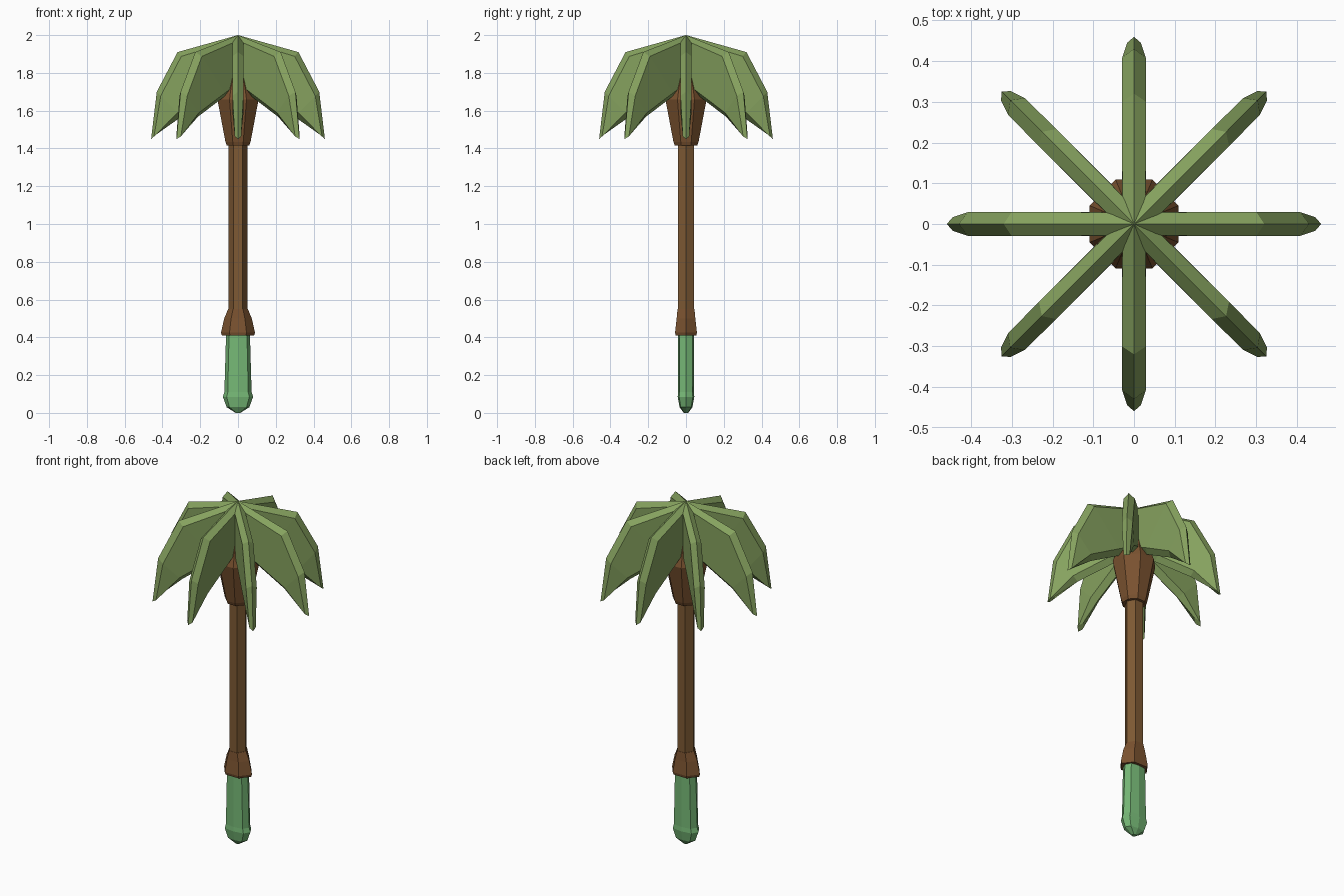
import bpy, bmesh, math
from mathutils import Vector

if "Cube" in bpy.data.objects:
    bpy.data.objects.remove(bpy.data.objects["Cube"])


def material(name, rgb):
    m = bpy.data.materials.new(name)
    m.diffuse_color = (*rgb, 1)
    m.use_nodes = True
    m.node_tree.nodes["Principled BSDF"].inputs["Base Color"].default_value = m.diffuse_color
    return m


LEAF = material("leaf green", (0.238, 0.361, 0.114))
WOOD = material("trunk brown", (0.209, 0.102, 0.034))
HUSK = material("husk brown", (0.195, 0.085, 0.029))
GRIP = material("grip green", (0.181, 0.479, 0.181))


def loft(name, rings, mat):
    """Skin a list of equal-length closed rings and cap both ends."""
    bm = bmesh.new()
    vs = [[bm.verts.new(p) for p in ring] for ring in rings]
    n = len(vs[0])
    for a, b in zip(vs, vs[1:]):
        for i in range(n):
            j = (i + 1) % n
            bm.faces.new((a[i], a[j], b[j], b[i]))
    bm.faces.new(vs[0][::-1])
    bm.faces.new(vs[-1])
    bmesh.ops.remove_doubles(bm, verts=bm.verts, dist=1e-4)
    bmesh.ops.recalc_face_normals(bm, faces=bm.faces)
    me = bpy.data.meshes.new(name)
    bm.to_mesh(me)
    bm.free()
    me.materials.append(mat)
    ob = bpy.data.objects.new(name, me)
    bpy.context.collection.objects.link(ob)
    return ob


def polygon(sides, turn=0.0):
    return [(math.cos(math.tau * i / sides + turn), math.sin(math.tau * i / sides + turn))
            for i in range(sides)]


def stack(name, section, levels, mat):
    """Loft a unit section through (z, x scale, y scale) levels."""
    return loft(name, [[(x * sx, y * sy, z) for x, y in section] for z, sx, sy in levels], mat)


# Grip with a flattened eight-sided section and a swollen pommel
flat = [(1, 0), (0.75, 0.82), (0, 1), (-0.75, 0.82), (-1, 0), (-0.75, -0.82), (0, -1), (0.75, -0.82)]
stack("grip", flat, [(0.0, 0.012, 0.012), (0.03, 0.06, 0.034), (0.085, 0.08, 0.044),
                     (0.11, 0.072, 0.042), (0.42, 0.063, 0.042)], GRIP)

# Collar above the grip
hexagon = polygon(6)
stack("collar", hexagon, [(0.41, 0.085, 0.063), (0.425, 0.09, 0.067),
                          (0.50, 0.073, 0.057), (0.55, 0.052, 0.052)], HUSK)

# Six-sided trunk
stack("trunk", hexagon, [(0.50, 0.05, 0.05), (1.45, 0.05, 0.05)], WOOD)

# Head that carries the leaves
stack("head", polygon(8, math.pi / 8), [(1.415, 0.064, 0.064), (1.435, 0.072, 0.072), (1.66, 0.118, 0.118),
                                        (1.93, 0.02, 0.02)], HUSK)

# Leaves: (outer ridge r, z), (lower ridge r, z), half width, bevel inset
stations = [((0.0, 2.0), (0.0, 1.74), 0.028, 0.02),
            ((0.32, 1.91), (0.11, 1.67), 0.03, 0.03),
            ((0.43, 1.70), (0.30, 1.568), 0.029, 0.03),
            ((0.46, 1.45), (0.42, 1.485), 0.017, 0.02)]


def leaf_rings():
    rings = []
    for outer, inner, w, inset in stations:
        o, i = Vector(outer), Vector(inner)
        d = (i - o).normalized() * inset
        a, b = o + d, i - d
        rings.append([(o.x, 0, o.y), (a.x, w, a.y), (b.x, w, b.y),
                      (i.x, 0, i.y), (b.x, -w, b.y), (a.x, -w, a.y)])
    return rings


for k in range(8):
    loft(f"leaf_{k + 1}", leaf_rings(), LEAF).rotation_euler.z = k * math.pi / 4
